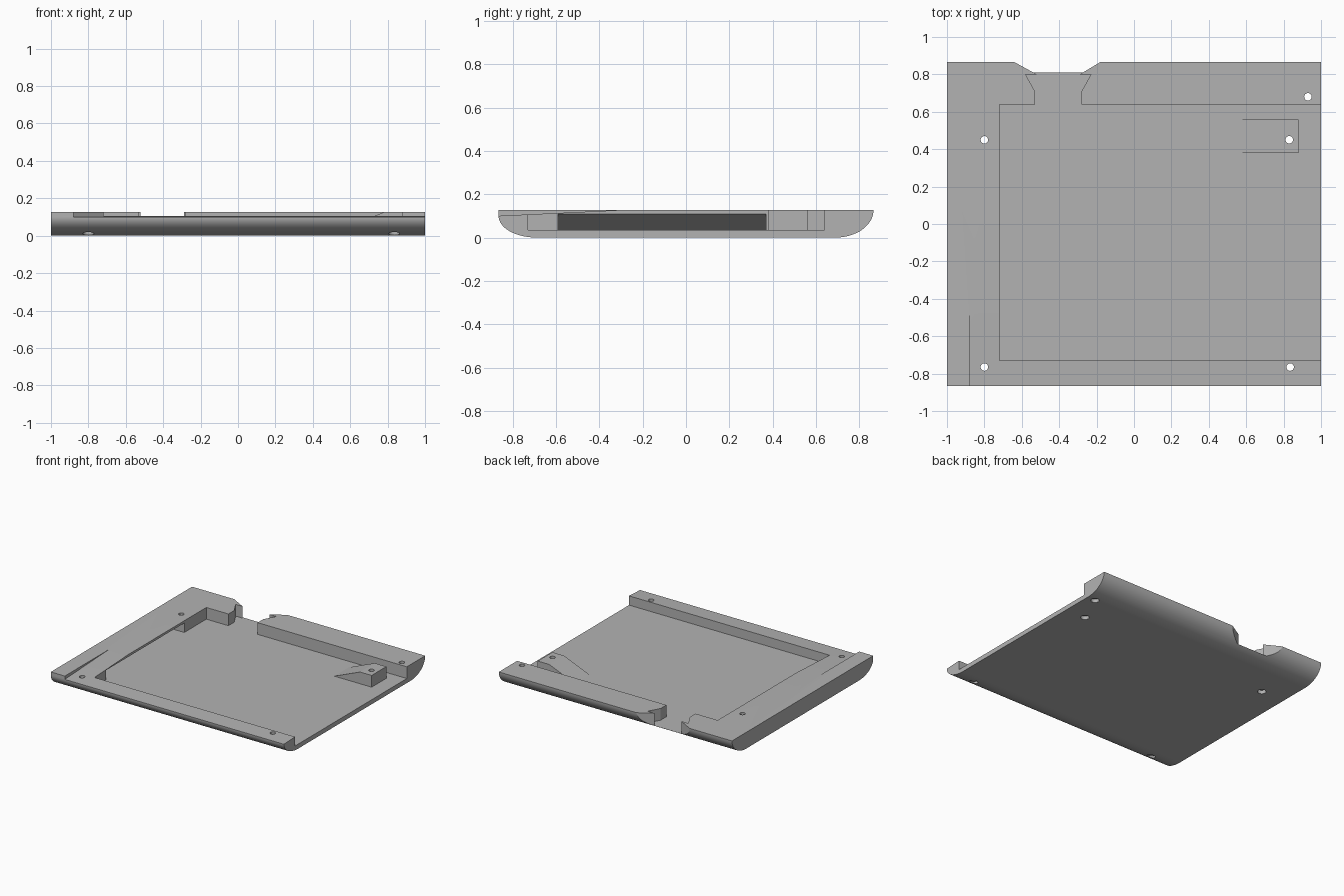
import bpy, bmesh, math
from mathutils import Vector

cube = bpy.data.objects.get("Cube")
if cube:
    bpy.data.objects.remove(cube)

TOP, FLOOR, HALF_Y = 0.126, 0.035, 0.865

grey = bpy.data.materials.new("plain_grey")
grey.use_nodes = True
grey.diffuse_color = (0.45, 0.45, 0.45, 1)
grey.node_tree.nodes["Principled BSDF"].inputs["Base Color"].default_value = (0.45, 0.45, 0.45, 1)


def prism(name, outline, axis, start, end):
    """Extrude a 2D outline along x, y or z."""
    place = {"x": lambda p: Vector((start, p[0], p[1])),
             "y": lambda p: Vector((p[0], start, p[1])),
             "z": lambda p: Vector((p[0], p[1], start))}[axis]
    shift = Vector([end - start if a == axis else 0 for a in "xyz"])
    bm = bmesh.new()
    face = bm.faces.new([bm.verts.new(place(p)) for p in outline])
    new = bmesh.ops.extrude_face_region(bm, geom=[face])["geom"]
    bmesh.ops.translate(bm, vec=shift, verts=[v for v in new if isinstance(v, bmesh.types.BMVert)])
    bmesh.ops.recalc_face_normals(bm, faces=bm.faces)
    mesh = bpy.data.meshes.new(name)
    bm.to_mesh(mesh)
    bm.free()
    obj = bpy.data.objects.new(name, mesh)
    bpy.context.collection.objects.link(obj)
    mesh.materials.append(grey)
    return obj


def circle(x, y, r, n=24):
    return [(x + r * math.cos(2 * math.pi * i / n), y + r * math.sin(2 * math.pi * i / n)) for i in range(n)]


def cut(obj, cutter):
    mod = obj.modifiers.new("cut", "BOOLEAN")
    mod.operation, mod.solver, mod.object = "DIFFERENCE", "EXACT", cutter
    bpy.context.view_layer.objects.active = obj
    bpy.ops.object.modifier_apply(modifier=mod.name)


def rounded_edge(side, flat, height, n=16):
    """Quarter ellipse from the flat underside up to the outer edge."""
    return [(side * (flat + (HALF_Y - flat) * math.sin(i / n * math.pi / 2)),
             height * (1 - math.cos(i / n * math.pi / 2))) for i in range(n + 1)]


# Tray body with rounded front and back undersides
front = rounded_edge(-1, 0.69, 0.1)
back = rounded_edge(1, 0.69, TOP)
tray = prism("tray", back + [(-HALF_Y, TOP)] + front[::-1], "x", -1, 1)

# Pocket open on one side, joined to a hooked channel through the back rim
pocket = prism("pocket_cutter", [
    (1.1, -0.73), (1.1, 0.64), (-0.28, 0.64), (-0.28, 0.71), (-0.23, 0.80), (-0.29, 0.80),
    (-0.18, 0.866), (-0.18, 0.9), (-0.64, 0.9), (-0.64, 0.866), (-0.52, 0.80), (-0.58, 0.80),
    (-0.53, 0.71), (-0.53, 0.64), (-0.72, 0.64), (-0.72, -0.73)], "z", FLOOR, 0.3)

# Sloping relief on top of the front rim
ramp = prism("ramp_cutter", [(-0.9, 0.0985), (-0.32, TOP), (-0.32, 0.2), (-0.9, 0.2)], "x", -0.88, 1.1)

# Slanted undercut in the side wall
undercut = prism("undercut_cutter", [(-0.9, FLOOR), (-0.7, FLOOR), (-0.7, 0.108), (-0.72, 0.108)],
                 "y", -0.59, 0.37)

# Wedge-shaped screw boss standing on the pocket floor
boss = prism("screw_boss", [(0.56, FLOOR), (0.78, TOP), (0.88, TOP), (0.88, FLOOR - 0.005), (0.56, FLOOR - 0.005)],
             "y", 0.38, 0.56)

cutters = [pocket, ramp, undercut]
for c in cutters:
    cut(tray, c)

# Counterbored screw holes
for x, y in [(-0.80, 0.45), (0.83, 0.45), (-0.80, -0.765), (0.835, -0.765), (0.93, 0.68)]:
    shaft = prism("hole_cutter", circle(x, y, 0.02), "z", -0.1, 0.3)
    bore = prism("bore_cutter", circle(x, y, 0.03), "z", -0.1, 0.028)
    cutters += [shaft, bore]
    cut(tray, shaft)
    cut(tray, bore)
    if (x, y) == (0.83, 0.45):
        cut(boss, shaft)

for c in cutters:
    bpy.data.objects.remove(c)

# Smooth curved undersides, keep hard edges
for obj in (tray, boss):
    bpy.ops.object.select_all(action="DESELECT")
    obj.select_set(True)
    bpy.context.view_layer.objects.active = obj
    bpy.ops.object.shade_smooth_by_angle(angle=math.radians(20))
